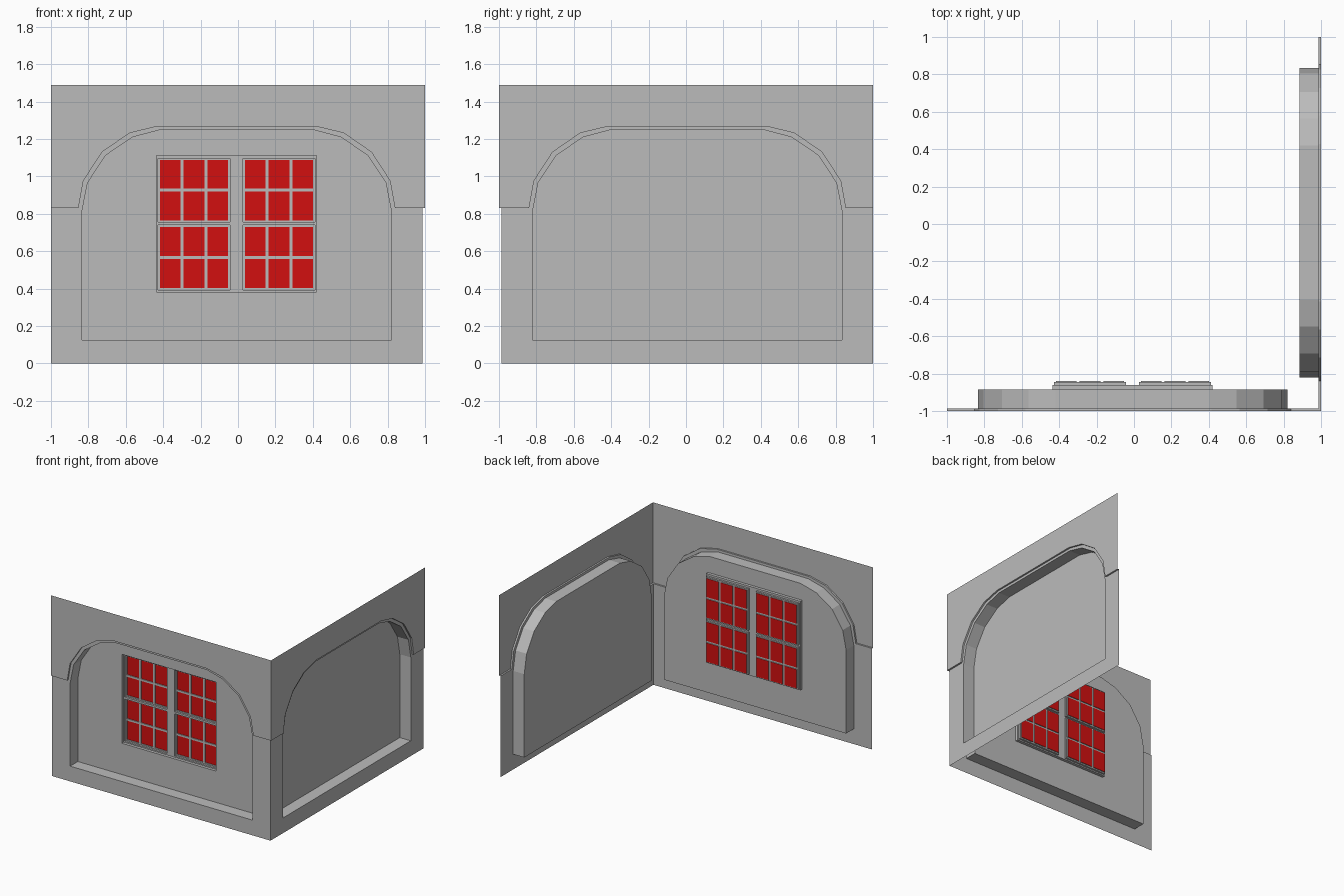
import bpy
import bmesh
from mathutils import Vector

cube = bpy.data.objects.get("Cube")
if cube:
    bpy.data.objects.remove(cube, do_unlink=True)


def make_material(name, color):
    mat = bpy.data.materials.new(name)
    mat.use_nodes = True
    mat.diffuse_color = color
    mat.node_tree.nodes["Principled BSDF"].inputs["Base Color"].default_value = color
    return mat


GREY = make_material("wall grey", (0.5, 0.5, 0.5, 1))
RED = make_material("pane red", (0.65, 0.005, 0.005, 1))

# Wall coordinates are (along, height, depth behind the outer face)
SHEET, NICHE, FRAME, SASH, PANE = 0.014, 0.114, 0.138, 0.154, 0.161
HEIGHT, LEDGE, SILL, CENTRE = 1.49, 0.83, 0.125, -0.007
END = 1 - SHEET


def front_map(u, z, d):
    return Vector((u, d - 1, z))


def side_map(u, z, d):
    return Vector((1 - d, -u, z))


def build(name, faces, place):
    """Make an object from (points, material index) faces, facing outwards."""
    bm = bmesh.new()
    for points, index in faces:
        face = bm.faces.new([bm.verts.new(place(*p)) for p in points])
        face.material_index = index
    bmesh.ops.remove_doubles(bm, verts=bm.verts, dist=0.0005)
    bmesh.ops.recalc_face_normals(bm, faces=bm.faces)
    out = place(0, 0, 0) - place(0, 0, 1)
    main = max(bm.faces, key=lambda f: abs(f.normal.dot(out)) * f.calc_area())
    if main.normal.dot(out) < 0:
        bmesh.ops.reverse_faces(bm, faces=bm.faces)
    mesh = bpy.data.meshes.new(name)
    bm.to_mesh(mesh)
    bm.free()
    mesh.materials.append(GREY)
    mesh.materials.append(RED)
    obj = bpy.data.objects.new(name, mesh)
    bpy.context.collection.objects.link(obj)


def arch(half):
    """Mirror half an arch (outer end first) into a left to right outline."""
    left = [(CENTRE - w, z) for w, z in half]
    right = [(CENTRE + w, z) for w, z in reversed(half)]
    return left + right


def at(points, depth):
    return [(u, z, depth) for u, z in points]


def strip(points, depth_a, depth_b, closed=False):
    """Quads joining an outline at one depth to itself at another."""
    ends = points[1:] + points[:1] if closed else points[1:]
    return [(at([a, b], depth_a) + at([b, a], depth_b), 0)
            for a, b in zip(points, ends)]


OUTER = arch([(0.846, LEDGE), (0.82, 0.976), (0.72, 1.13), (0.572, 1.232), (0.422, 1.268)])
INNER = arch([(0.828, 0.81), (0.797, 0.966), (0.7, 1.113), (0.556, 1.21), (0.413, 1.248)])
NICHE_LEFT, NICHE_RIGHT = (INNER[0][0], SILL), (INNER[-1][0], SILL)
NICHE_LINE = [NICHE_LEFT] + INNER + [NICHE_RIGHT]


def wall_sheet():
    # Lower sheet around the niche
    lower = [
        [(-1, 0), (-1, LEDGE), OUTER[0], INNER[0], NICHE_LEFT],
        [(END, 0), (END, LEDGE), OUTER[-1], INNER[-1], NICHE_RIGHT],
        [(-1, 0), NICHE_LEFT, NICHE_RIGHT, (END, 0)],
    ]
    for i in range(len(OUTER) - 1):
        lower.append([OUTER[i], OUTER[i + 1], INNER[i + 1], INNER[i]])
    faces = [(at(p, SHEET), 0) for p in lower]
    # Raised upper sheet and the step between them
    upper = [(-1, LEDGE), (-1, HEIGHT), (1, HEIGHT), (1, LEDGE)] + OUTER[::-1]
    faces.append((at(upper, 0), 0))
    faces += strip([(-1, LEDGE)] + OUTER, SHEET, 0)
    faces.append((at([OUTER[-1], (END, LEDGE)], SHEET)
                  + at([(1, LEDGE), OUTER[-1]], 0), 0))
    return faces


# Window layout, as alternating bar and opening edges
FRAME_U = [-0.435, -0.427, -0.043, 0.027, 0.411, 0.42]
FRAME_Z = [0.382, 0.392, 0.739, 0.755, 1.097, 1.113]
LOW_U, HIGH_U, LOW_Z, HIGH_Z = FRAME_U[0], FRAME_U[-1], FRAME_Z[0], FRAME_Z[-1]


def niche(window):
    faces = strip(NICHE_LINE, SHEET, NICHE, closed=True)
    if not window:
        return faces + [(at(NICHE_LINE, NICHE), 0)]
    # Back panel in two halves around the window opening
    top = INNER[len(INNER) // 2][1]
    half = len(NICHE_LINE) // 2
    for part, edge in ((NICHE_LINE[:half], LOW_U), (NICHE_LINE[half:][::-1], HIGH_U)):
        hole = [(CENTRE, top), (CENTRE, HIGH_Z), (edge, HIGH_Z),
                (edge, LOW_Z), (CENTRE, LOW_Z), (CENTRE, SILL)]
        faces.append((at(part + hole, NICHE), 0))
    return faces


def rect(u0, u1, z0, z1):
    return [(u0, z0), (u0, z1), (u1, z1), (u1, z0)]


def lattice(us, zs, depth, deeper, fill):
    """Flat bars with a pocket in every odd cell; fill() closes each pocket."""
    faces = []
    for i in range(len(us) - 1):
        for j in range(len(zs) - 1):
            cell = rect(us[i], us[i + 1], zs[j], zs[j + 1])
            if i % 2 and j % 2:
                faces += strip(cell, depth, deeper, closed=True)
                faces += fill(us[i], us[i + 1], zs[j], zs[j + 1])
            else:
                faces.append((at(cell, depth), 0))
    return faces


def pane(*edges):
    return [(at(rect(*edges), PANE), 1)]


def bar_edges(low, high, count, rim=0.01, bar=0.016):
    size = (high - low - 2 * rim - bar * (count - 1)) / count
    edges = [low]
    for k in range(count):
        start = low + rim + k * (size + bar)
        edges += [start, start + size]
    return edges + [high]


def sash(u0, u1, z0, z1):
    return lattice(bar_edges(u0, u1, 3), bar_edges(z0, z1, 2), SASH, PANE, pane)


# Front wall with window
build("front_wall", wall_sheet(), front_map)
build("front_niche", niche(True), front_map)
window = strip(rect(LOW_U, HIGH_U, LOW_Z, HIGH_Z), NICHE, FRAME, closed=True)
window += lattice(FRAME_U, FRAME_Z, FRAME, SASH, sash)
build("front_window", window, front_map)

# Plain side wall
build("side_wall", wall_sheet(), side_map)
build("side_niche", niche(False), side_map)
